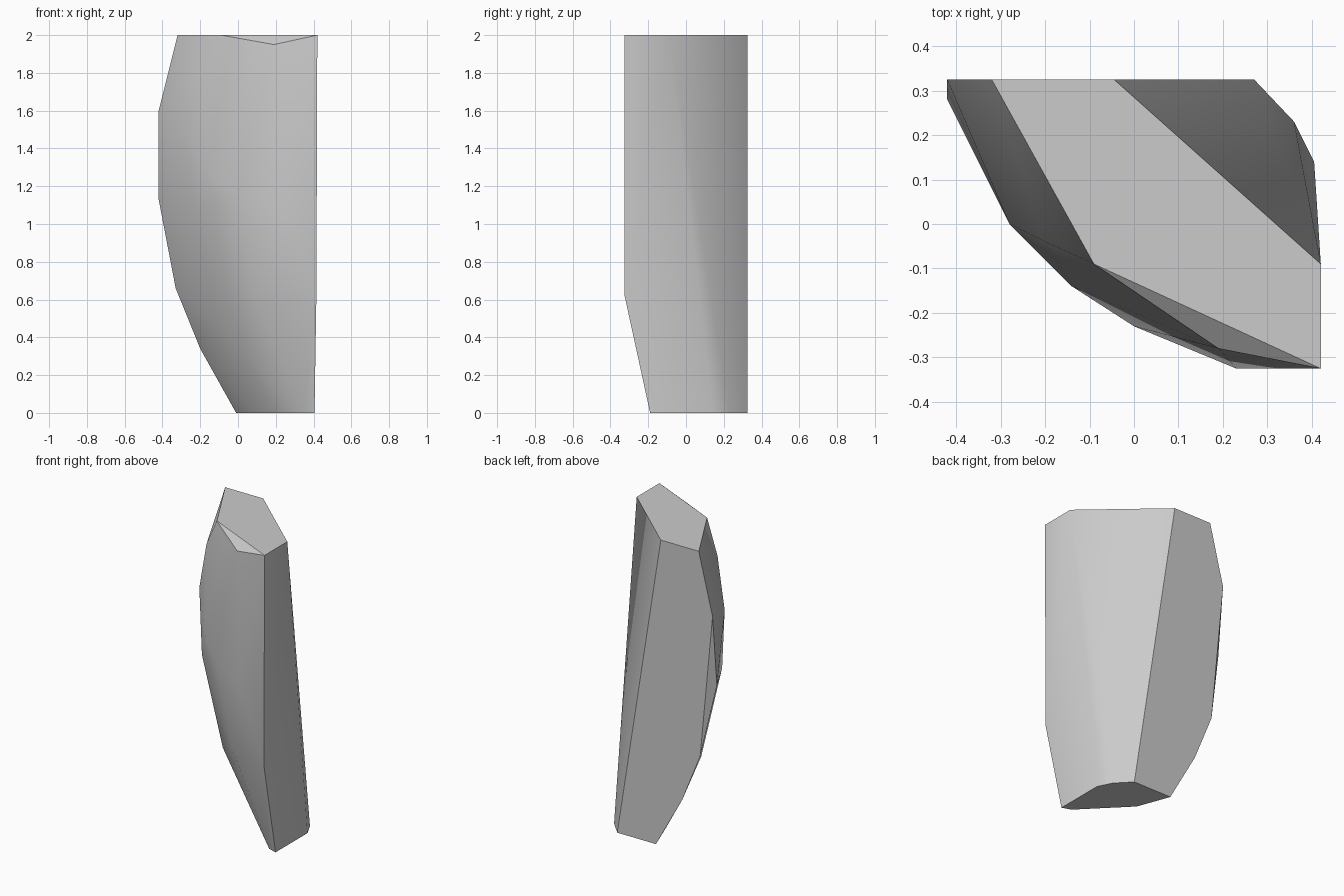
import bpy
import bmesh
import math

cube = bpy.data.objects.get("Cube")
if cube:
    bpy.data.objects.remove(cube, do_unlink=True)

# Corner points of the faceted shard, grouped by region
top_rim = [(-.32, .325, 2), (-.045, .325, 2), (.42, -.09, 2),
           (.42, -.325, 2), (-.09, -.09, 2)]
top_chip = [(.19, -.28, 1.95)]
bottom_rim = [(-.01, .325, 0), (.27, .325, 0), (.36, .23, 0), (.405, .14, 0),
              (.405, -.19, 0), (.345, -.17, 0), (.07, .11, 0)]
back_edge = [(-.42, .325, 1.6), (-.42, .28, 1.13), (-.33, .325, .66), (-.2, .325, .34)]
front_bulge = [(-.2, -.04, 1.8), (-.28, 0, 1.48), (-.23, -.045, 1.07), (-.11, 0, .475),
               (-.14, -.14, 1.25), (0, -.23, 1.15), (.23, -.325, 1.1),
               (.1, -.2, .6), (.415, -.325, .62)]

# Wrap the corners in one closed convex skin
bm = bmesh.new()
for point in top_rim + top_chip + bottom_rim + back_edge + front_bulge:
    bm.verts.new(point)
hull = bmesh.ops.convex_hull(bm, input=bm.verts)
inside = {e for e in hull["geom_interior"] + hull["geom_unused"]
          if isinstance(e, bmesh.types.BMVert)}
bmesh.ops.delete(bm, geom=list(inside), context='VERTS')
bmesh.ops.dissolve_limit(bm, angle_limit=math.radians(1), verts=bm.verts, edges=bm.edges)
bmesh.ops.recalc_face_normals(bm, faces=bm.faces)
mesh = bpy.data.meshes.new("stone_shard")
bm.to_mesh(mesh)
bm.free()

shard = bpy.data.objects.new("stone_shard", mesh)
bpy.context.collection.objects.link(shard)

# Plain grey stone
grey = bpy.data.materials.new("light_grey")
grey.use_nodes = True
color = (.6, .6, .6, 1)
grey.diffuse_color = color
grey.node_tree.nodes["Principled BSDF"].inputs["Base Color"].default_value = color
mesh.materials.append(grey)

# Soft shading over shallow facets, crisp at the rims
bpy.ops.object.select_all(action='DESELECT')
shard.select_set(True)
bpy.context.view_layer.objects.active = shard
bpy.ops.object.shade_smooth_by_angle(angle=math.radians(32))
